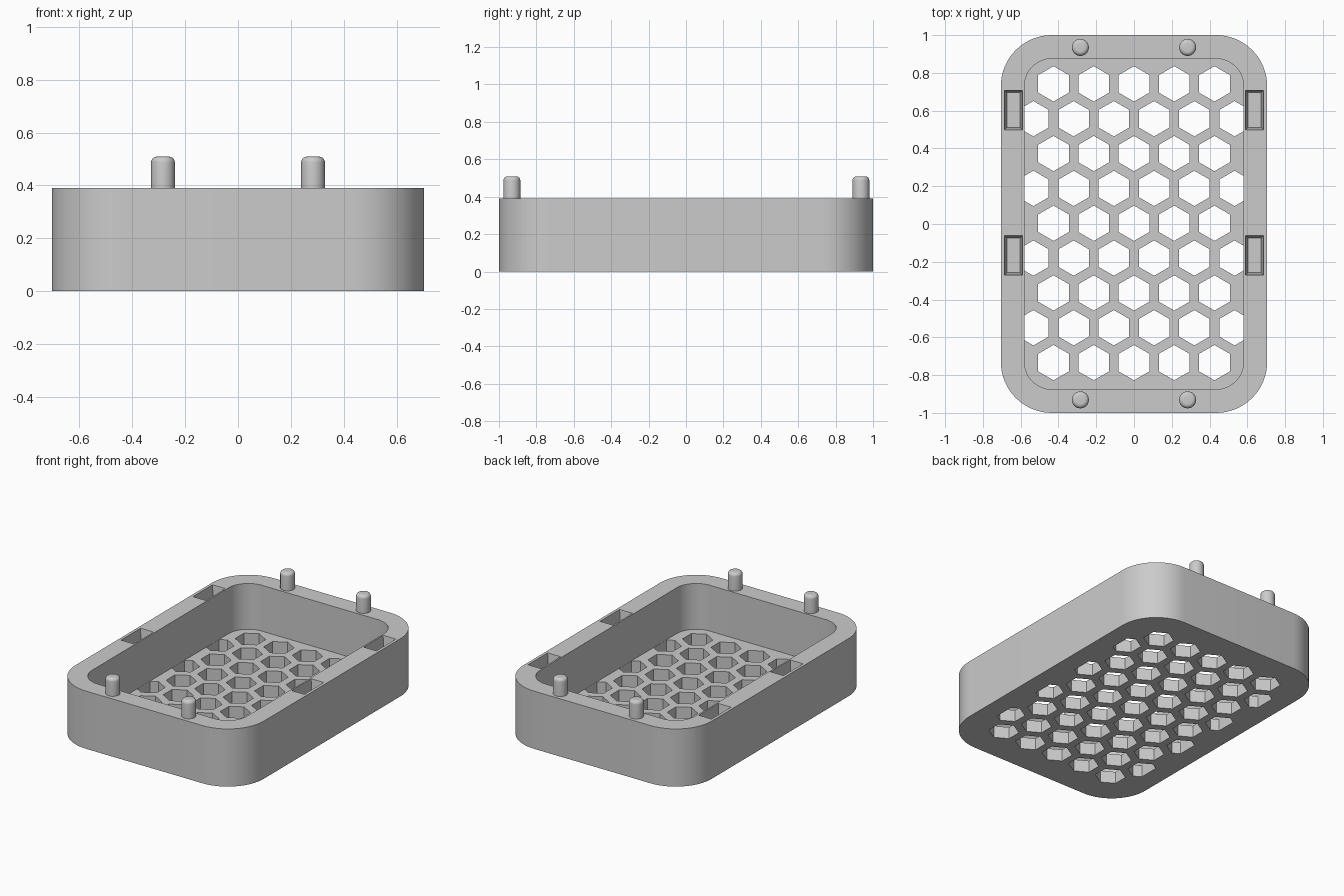
import bpy, bmesh, math
from mathutils import Vector

cube = bpy.data.objects.get("Cube")
if cube:
    bpy.data.objects.remove(cube, do_unlink=True)

HEIGHT, FLOOR = 0.39, 0.08
HALF_X, HALF_Y, WALL, CORNER = 0.705, 1.0, 0.125, 0.27

grey = bpy.data.materials.new("plain_grey")
grey.use_nodes = True
grey.diffuse_color = (0.6, 0.6, 0.6, 1)
grey.node_tree.nodes["Principled BSDF"].inputs["Base Color"].default_value = (0.6, 0.6, 0.6, 1)


def make_object(name, bm):
    bmesh.ops.recalc_face_normals(bm, faces=bm.faces)
    mesh = bpy.data.meshes.new(name)
    bm.to_mesh(mesh)
    bm.free()
    mesh.materials.append(grey)
    obj = bpy.data.objects.new(name, mesh)
    bpy.context.collection.objects.link(obj)
    return obj


def extrude_up(bm, face, height):
    new = bmesh.ops.extrude_face_region(bm, geom=[face])["geom"]
    verts = [g for g in new if isinstance(g, bmesh.types.BMVert)]
    bmesh.ops.translate(bm, verts=verts, vec=(0, 0, height))


def rounded_slab(name, hx, hy, radius, z0, z1, steps=16):
    bm = bmesh.new()
    ring = []
    for q, (sx, sy) in enumerate([(1, 1), (-1, 1), (-1, -1), (1, -1)]):
        for i in range(steps + 1):
            a = (q + i / steps) * math.pi / 2
            ring.append(bm.verts.new((sx * (hx - radius) + radius * math.cos(a),
                                      sy * (hy - radius) + radius * math.sin(a), z0)))
    extrude_up(bm, bm.faces.new(ring), z1 - z0)
    return make_object(name, bm)


def cut(target, cutter):
    mod = target.modifiers.new("cut", 'BOOLEAN')
    mod.operation, mod.solver, mod.object = 'DIFFERENCE', 'EXACT', cutter
    bpy.context.view_layer.objects.active = target
    bpy.ops.object.modifier_apply(modifier=mod.name)
    bpy.data.objects.remove(cutter, do_unlink=True)


def smooth(obj, degrees=30):
    bpy.ops.object.select_all(action='DESELECT')
    obj.select_set(True)
    bpy.context.view_layer.objects.active = obj
    bpy.ops.object.shade_smooth_by_angle(angle=math.radians(degrees))


# Tray shell with rounded corners
tray = rounded_slab("tray", HALF_X, HALF_Y, CORNER, 0, HEIGHT)
cut(tray, rounded_slab("cavity_cutter", HALF_X - WALL, HALF_Y - WALL,
                       CORNER - WALL, FLOOR, HEIGHT + 0.1))

# Honeycomb holes in the floor, clipped at the side walls
PITCH, HEX_R = 0.213, 0.0935
limit = HALF_X - WALL - 0.001
bm = bmesh.new()
for row in range(-4, 5):
    count = 5 if row % 2 == 0 else 6
    for col in range(count):
        cx = (col - (count - 1) / 2) * PITCH
        cy = row * PITCH * math.sqrt(3) / 2 + 0.004
        tile = bmesh.new()
        tile.faces.new([tile.verts.new((cx + HEX_R * math.sin(k * math.pi / 3),
                                        cy + HEX_R * math.cos(k * math.pi / 3), -0.05))
                        for k in range(6)])
        for side in (-1, 1):
            bmesh.ops.bisect_plane(tile, geom=tile.verts[:] + tile.edges[:] + tile.faces[:],
                                   plane_co=(side * limit, 0, 0), plane_no=(side, 0, 0),
                                   clear_outer=True)
        face = bm.faces.new([bm.verts.new(v.co) for v in tile.faces[:][0].verts])
        tile.free()
        extrude_up(bm, face, FLOOR + 0.1)
cut(tray, make_object("hex_cutter", bm))

# Slightly tapered pockets in the side rims
POCKET = 0.1
bm = bmesh.new()
for side in (-1, 1):
    for cy in (0.603, -0.166):
        box = bmesh.ops.create_cube(bm, size=1)["verts"]
        for v in box:
            top = v.co.z > 0
            shrink = -0.002 if top else 0.012
            v.co = Vector((side * 0.638 + math.copysign(0.047 - shrink, v.co.x),
                           cy + math.copysign(0.104 - shrink, v.co.y),
                           HEIGHT + 0.01 if top else HEIGHT - POCKET))
cut(tray, make_object("pocket_cutter", bm))
smooth(tray)

# Locating pins with rounded tops on the end rims
for x, xname in ((0.284, "left"), (-0.284, "right")):
    for y, yname in ((-0.931, "front"), (0.935, "back")):
        bm = bmesh.new()
        profile = [(0.045, HEIGHT - 0.01)]
        profile += [(0.023 + 0.022 * math.cos(a), 0.487 + 0.022 * math.sin(a))
                    for a in (i * math.pi / 12 for i in range(7))]
        sides = 32
        rings = [[bm.verts.new((x + r * math.cos(2 * math.pi * k / sides),
                                y + r * math.sin(2 * math.pi * k / sides), z))
                  for k in range(sides)] for r, z in profile]
        for a, b in zip(rings, rings[1:]):
            for k in range(sides):
                n = (k + 1) % sides
                bm.faces.new((a[k], a[n], b[n], b[k]))
        bm.faces.new(rings[0])
        bm.faces.new(rings[-1])
        smooth(make_object(f"{yname}_{xname}_pin", bm))
